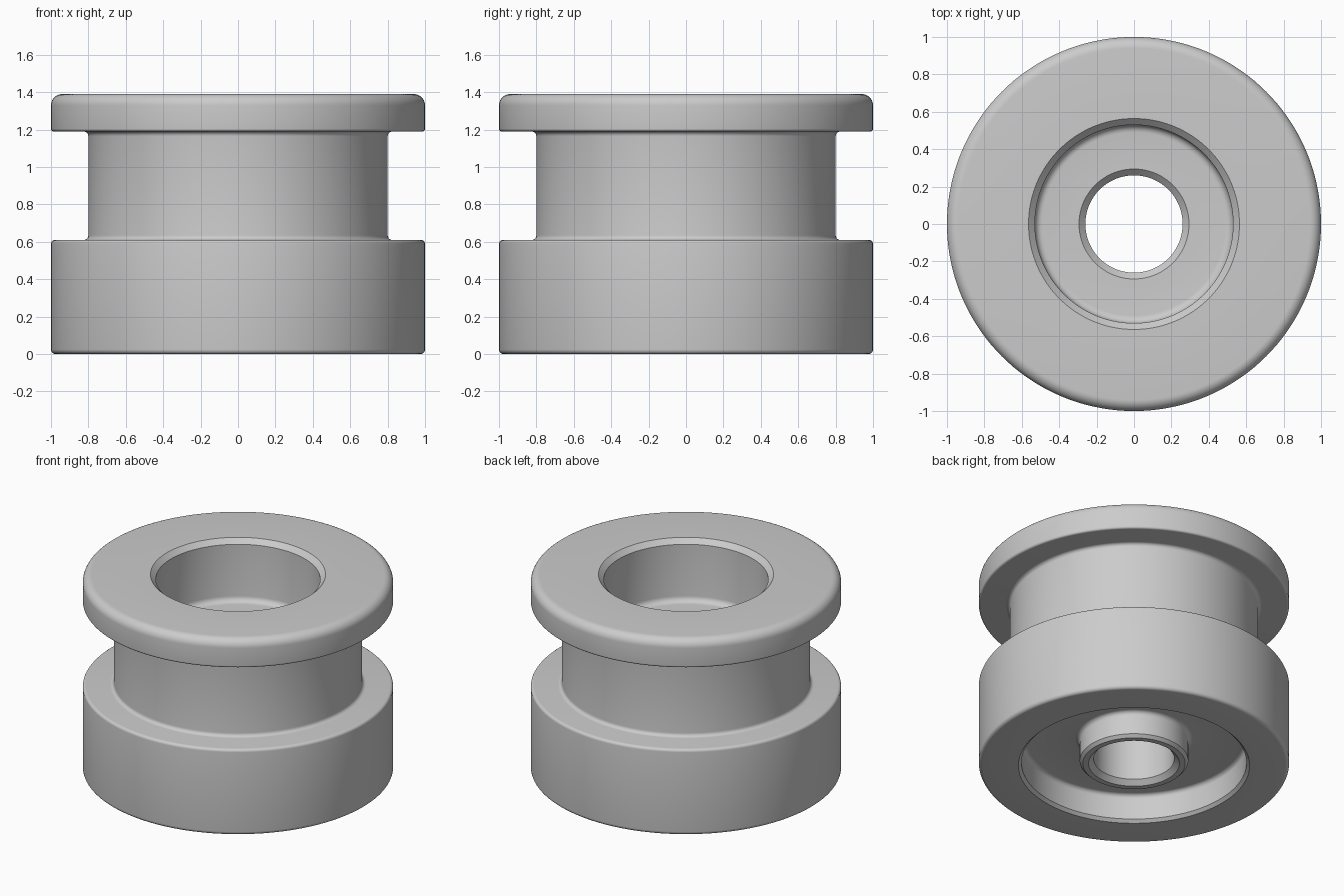
import bpy, bmesh, math
from mathutils import Vector

if "Cube" in bpy.data.objects:
    bpy.data.objects.remove(bpy.data.objects["Cube"])

# Closed section of the wheel: radius, height, corner size, corner steps (1 = chamfer)
PROFILE = [
    (0.26, 0.015, 0.033, 1),  # bore, lower mouth
    (0.35, 0.015, 0.02, 1),   # boss rim
    (0.35, 0.20, 0.03, 6),    # boss root
    (0.725, 0.20, 0.03, 6),   # lower recess floor
    (0.725, 0.0, 0.02, 1),    # lower recess mouth
    (1.0, 0.0, 0.025, 6),     # base
    (1.0, 0.61, 0.02, 6),
    (0.80, 0.61, 0.025, 6),   # groove
    (0.80, 1.19, 0.025, 6),
    (1.0, 1.19, 0.015, 6),    # upper flange
    (1.0, 1.39, 0.06, 8),
    (0.53, 1.39, 0.034, 1),   # upper pocket
    (0.53, 0.95, 0.04, 6),
    (0.26, 0.95, 0.034, 1),   # bore, upper mouth
]
SIDES = 144


def rounded(profile):
    """Replace each right-angle corner with an arc or chamfer."""
    pts = [Vector(p[:2]) for p in profile]
    out = []
    for i, (_, _, r, steps) in enumerate(profile):
        p = pts[i]
        d1 = (pts[i - 1] - p).normalized()
        d2 = (pts[(i + 1) % len(pts)] - p).normalized()
        centre = p + r * (d1 + d2)
        for k in range(steps + 1):
            t = math.pi / 2 * k / steps
            out.append(centre - r * (d2 * math.cos(t) + d1 * math.sin(t)))
    return out


# Revolve the section around z
section = rounded(PROFILE)
bm = bmesh.new()
rings = []
for s in range(SIDES):
    a = 2 * math.pi * s / SIDES
    rings.append([bm.verts.new((p.x * math.cos(a), p.x * math.sin(a), p.y)) for p in section])
n = len(section)
for s in range(SIDES):
    a, b = rings[s], rings[(s + 1) % SIDES]
    for i in range(n):
        j = (i + 1) % n
        bm.faces.new((a[i], b[i], b[j], a[j]))
bmesh.ops.recalc_face_normals(bm, faces=bm.faces[:])

mesh = bpy.data.meshes.new("grooved_wheel")
bm.to_mesh(mesh)
bm.free()
wheel = bpy.data.objects.new("grooved_wheel", mesh)
bpy.context.collection.objects.link(wheel)

# Smooth shading with crisp chamfers
bpy.context.view_layer.objects.active = wheel
wheel.select_set(True)
bpy.ops.object.shade_smooth_by_angle(angle=math.radians(30))
